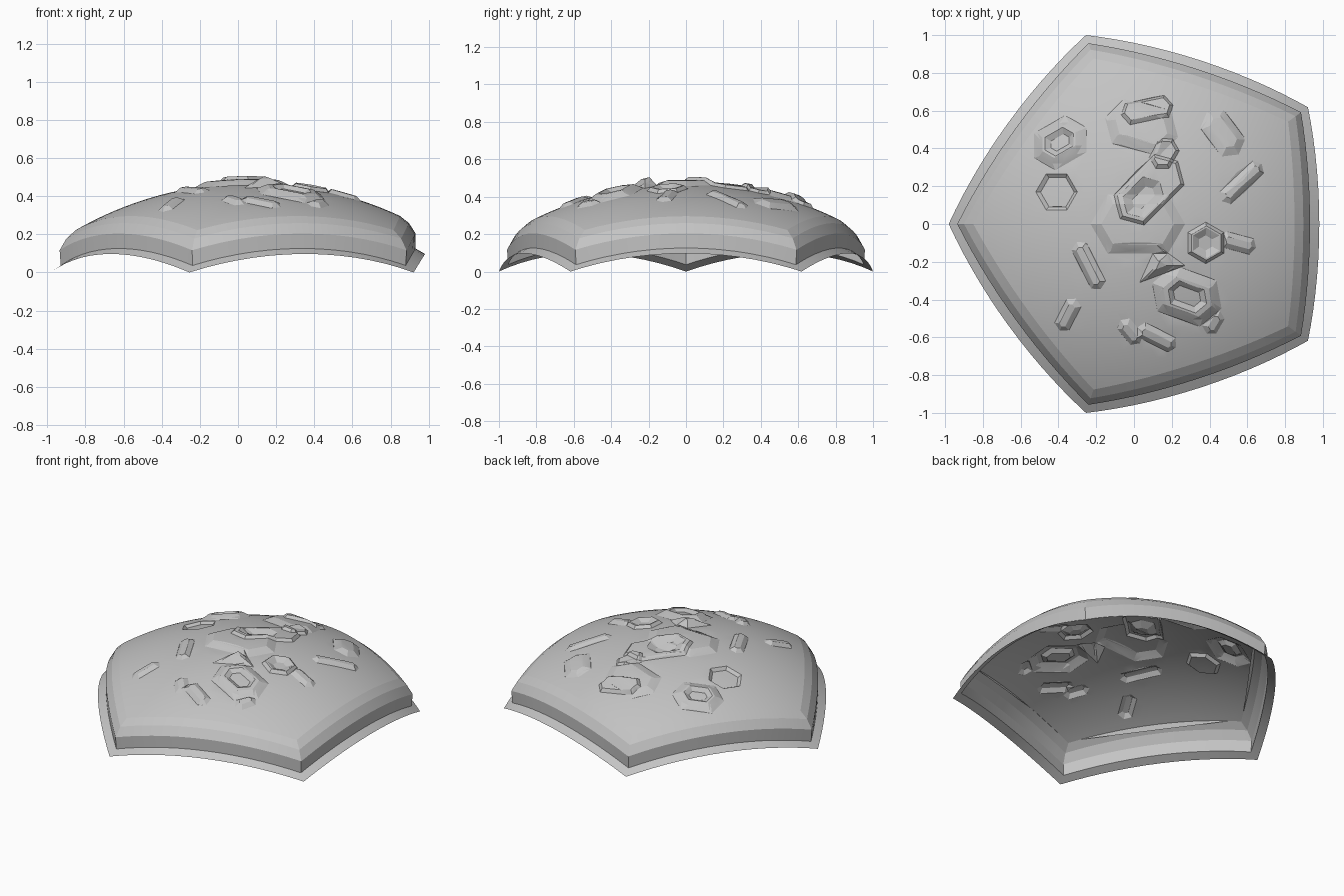
import bpy, bmesh, math
from mathutils import Vector
from mathutils.geometry import delaunay_2d_cdt

if "Cube" in bpy.data.objects:
    bpy.data.objects.remove(bpy.data.objects["Cube"])

S, CX = 1.732, 0.0704                       # sphere radius, x of the panel axis
CZ = -S * math.cos(math.radians(37.377))    # sphere centre height
DOME = 1.845
SIDE = 14                                   # segments along each pentagon side
RAD = math.radians

def place(u, v, radius):
    """Gnomonic plane point -> point on a sphere around the panel axis."""
    return Vector((u, v, 1)).normalized() * radius + Vector((CX, 0, CZ))

def flat(x, y):
    """Top-view position -> gnomonic plane point on the dome."""
    x -= CX
    z = math.sqrt(DOME ** 2 - x * x - y * y)
    return Vector((x / z, y / z))

def direction(deg):
    return Vector((math.cos(RAD(deg)), math.sin(RAD(deg))))

def pentagon(mid_deg):
    """Outline of the pentagon whose side middles lie mid_deg off the axis."""
    r = math.tan(RAD(mid_deg)) / math.cos(RAD(36))
    c = [direction(36 + 72 * k) * r for k in range(5)]
    return [c[k].lerp(c[(k + 1) % 5], i / SIDE) for k in range(5) for i in range(SIDE)]

# Relief: stretched hexagons with sloping sides
relief = []

def hexagon(x, y, length, angle, radius, slope, rise):
    half = direction(angle) * length / 2
    mid = Vector((x, y))
    relief.append((mid - half, mid + half, angle, radius, slope, rise))

def crater(x, y, length, angle, radius):
    hexagon(x, y, length, angle, radius, .06, .026)
    hexagon(x, y, length * .7, angle, radius * .5, .03, -.02)

def ridge(x, y, length, angle):
    hexagon(x, y, length, angle, .05, .03, .018)

crater(-.39, .43, .06, 30, .13)             # north-west
crater(.28, -.38, .09, -20, .15)            # south-east
hexagon(.04, .51, .12, -15, .14, .06, .022)     # north plateau
hexagon(.07, .60, .14, 12, .07, .02, .018)
hexagon(-.41, .17, 0, 0, .11, .02, -.018)       # west basin
hexagon(.02, .0, .14, 0, .18, .06, .022)        # central highland
hexagon(.08, .18, .17, 45, .13, .02, .016)
hexagon(.16, .37, .04, 60, .07, .02, .016)
hexagon(.05, .14, .06, 45, .09, .05, -.03)
hexagon(.38, -.10, 0, 30, .11, .02, .018)       # east hexagon
hexagon(.38, -.10, 0, 30, .08, .04, -.022)
hexagon(.47, .48, .1, -53, .09, .05, .02)       # north-east hill
ridge(.55, -.10, .1, -15)                       # small ridges
ridge(.42, -.52, .04, 60)
ridge(-.02, -.57, .06, -50)
ridge(.12, -.60, .13, -27)
ridge(-.24, -.22, .18, -63)
ridge(-.35, -.48, .09, 63)
ridge(.57, .22, .19, 43)

# Three-sided mountain
PEAK = [Vector(c) for c in ((.03, -.31), (.27, -.22), (.12, -.11))]

def outline(p, q, a, r):
    return [(q if abs(t) < 90 else p) + direction(a + t) * r
            for t in (-60, 0, 60, 120, 180, -120)]

def height(pt):
    h = 0
    for p, q, a, radius, slope, rise in relief:
        normals = [direction(a + 30 + 60 * k) for k in range(6)]
        reach = max(n.dot(pt) - max(n.dot(p), n.dot(q)) for n in normals) / math.cos(RAD(30))
        h += rise * min(1, max(0, (radius - reach) / slope))
    inside = 1
    for k in range(3):
        a, b = PEAK[k], PEAK[(k + 1) % 3]
        e, d = (b - a).normalized(), pt - a
        inside = min(inside, (e.x * d.y - e.y * d.x) / .05)
    return h + .05 * max(0, inside)

# Flat triangulation of the dome: rim, relief outlines, regular lattice
points, edges = [], []

def add_loop(pts):
    n = len(points)
    points.extend(pts)
    edges.extend((n + i, n + (i + 1) % len(pts)) for i in range(len(pts)))

add_loop(pentagon(25))
for p, q, a, radius, slope, rise in relief:
    for r in (radius, radius - slope):
        pts = outline(p, q, a, r)
        if (q - p).length < .001:
            pts = outline(p, p, a, r)
        add_loop([flat(*c) for c in pts])
add_loop([flat(*c) for c in PEAK])
mid = (PEAK[0] + PEAK[1] + PEAK[2]) / 3
add_loop([flat(*mid.lerp(c, .22)) for c in PEAK])
pitch, limit = .03, math.tan(RAD(25)) - .012
for j in range(-24, 25):
    for i in range(-24, 25):
        p = Vector(((i + .5 * (j % 2)) * pitch, j * pitch * .866))
        if max(p.dot(direction(72 * k)) for k in range(5)) < limit:
            points.append(p)
verts, _, faces, *_ = delaunay_2d_cdt(points, edges, [], 0, 1e-5)

bm = bmesh.new()
dome = []
for v in verts:
    top = place(v.x, v.y, DOME)
    dome.append(bm.verts.new(place(v.x, v.y, DOME + height(top.xy))))
for f in faces:
    bm.faces.new([dome[i] for i in f])

# Rim: flange, wall and two chamfer bands
RINGS = [(31.717, S), (29.8, 1.731), (28.6, 1.80), (26.8, 1.832), (25, DOME)]
rows = [[bm.verts.new(place(p.x, p.y, r)) for p in pentagon(a)] for a, r in RINGS]
for lo, hi in zip(rows, rows[1:]):
    for i in range(len(lo)):
        j = (i + 1) % len(lo)
        bm.faces.new((lo[i], lo[j], hi[j], hi[i]))
bmesh.ops.remove_doubles(bm, verts=bm.verts, dist=1e-4)
bm.normal_update()
centre = Vector((CX, 0, CZ))
for f in bm.faces:
    if f.normal.dot(f.calc_center_median() - centre) < 0:
        f.normal_flip()

mesh = bpy.data.meshes.new("terrain_panel")
bm.to_mesh(mesh)
bm.free()
panel = bpy.data.objects.new("terrain_panel", mesh)
bpy.context.collection.objects.link(panel)
grey = bpy.data.materials.new("plain grey")
grey.diffuse_color = (.55, .55, .55, 1)
grey.use_nodes = True
grey.node_tree.nodes["Principled BSDF"].inputs["Base Color"].default_value = grey.diffuse_color
mesh.materials.append(grey)
bpy.context.view_layer.objects.active = panel
panel.select_set(True)
bpy.ops.object.shade_smooth_by_angle(angle=RAD(12))
